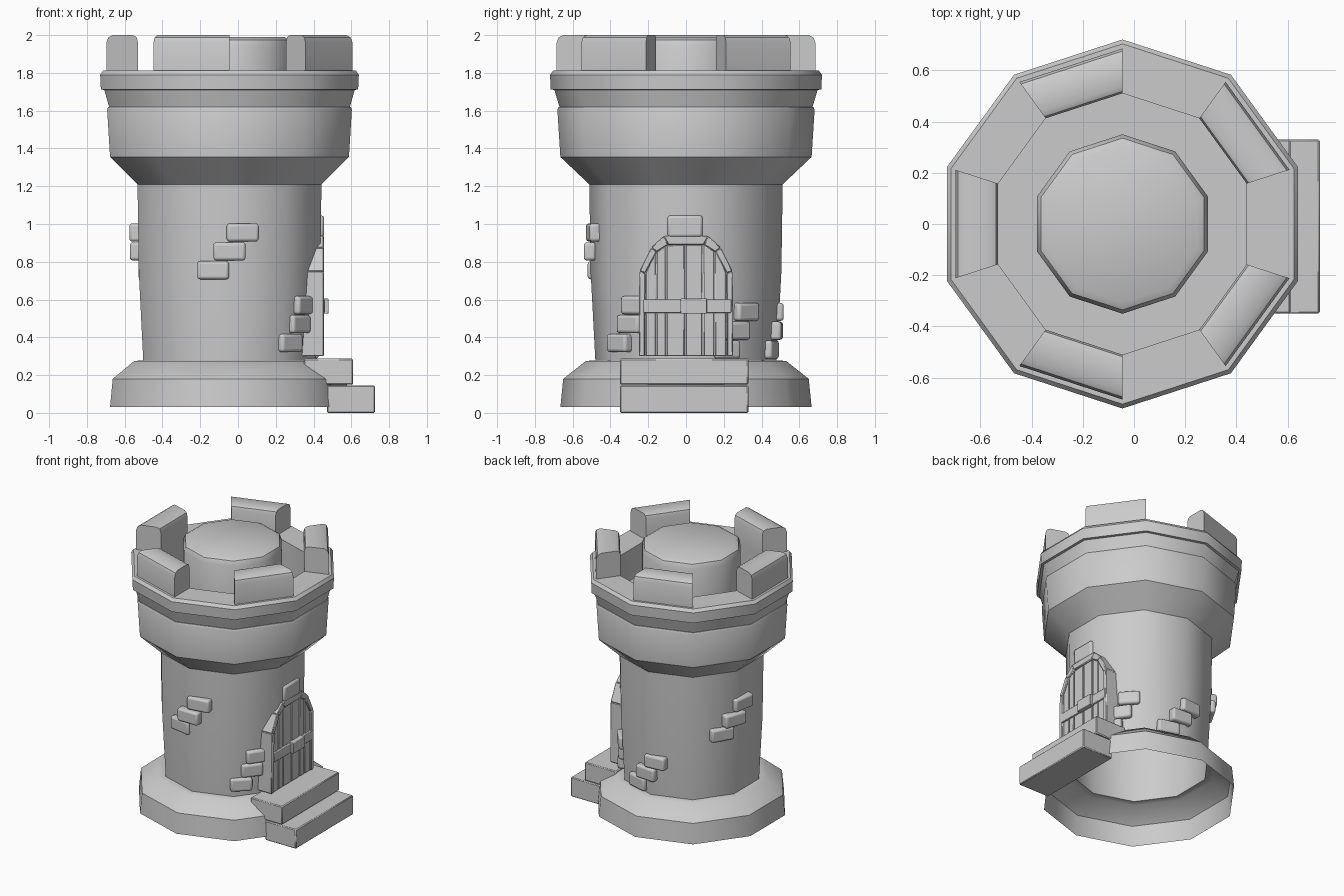
import bpy, bmesh, math
from mathutils import Matrix

if "Cube" in bpy.data.objects:
    bpy.data.objects.remove(bpy.data.objects["Cube"])

CX = -0.045          # tower axis
N = 10               # sides


def finish(name, bm, smooth=True, bevel=0.0, segs=1):
    me = bpy.data.meshes.new(name)
    bm.to_mesh(me)
    bm.free()
    ob = bpy.data.objects.new(name, me)
    bpy.context.collection.objects.link(ob)
    if bevel:
        m = ob.modifiers.new("bevel", 'BEVEL')
        m.width, m.segments, m.limit_method = bevel, segs, 'ANGLE'
    if smooth:
        bpy.ops.object.select_all(action='DESELECT')
        ob.select_set(True)
        bpy.context.view_layer.objects.active = ob
        bpy.ops.object.shade_smooth_by_angle(angle=math.radians(38))
    return ob


def lathe(name, profile, cap=False):
    """Ten-sided turned shape from (corner radius, z) points."""
    bm = bmesh.new()
    rings = [[bm.verts.new((CX + r * math.cos(math.radians(18 + 36 * k)),
                            r * math.sin(math.radians(18 + 36 * k)), z))
              for k in range(N)] for r, z in profile]
    for a, b in zip(rings, rings[1:]):
        for k in range(N):
            j = (k + 1) % N
            bm.faces.new((a[k], a[j], b[j], b[k]))
    if cap:
        bm.faces.new(rings[-1])
    return finish(name, bm)


def loft(bm, a, b):
    """Closed solid between two matching outlines."""
    a = [bm.verts.new(p) for p in a]
    b = [bm.verts.new(p) for p in b]
    faces = [bm.faces.new(a), bm.faces.new(b[::-1])]
    for i in range(len(a)):
        j = (i + 1) % len(a)
        faces.append(bm.faces.new((a[j], a[i], b[i], b[j])))
    bmesh.ops.recalc_face_normals(bm, faces=faces)


def slab(bm, yz, x0, x1):
    loft(bm, [(x0, y, z) for y, z in yz], [(x1, y, z) for y, z in yz])


def rect(y0, y1, z0, z1):
    return [(y0, z0), (y1, z0), (y1, z1), (y0, z1)]


# Tower body
lathe("base", [(.665, .03), (.65, .18), (.53, .275), (.48, .278)])
lathe("shaft", [(.48, .277), (.505, .75), (.512, 1.21)])
lathe("parapet", [(.512, 1.21), (.665, 1.355), (.681, 1.605), (.675, 1.62),
                  (.67, 1.62), (.697, 1.71), (.716, 1.712), (.72, 1.79),
                  (.703, 1.812), (.51, 1.812), (.51, 1.58), (.34, 1.58)])
lathe("centre_turret", [(.35, 1.58), (.35, 1.94), (.335, 1.975), (.305, 1.99)], cap=True)

# Merlons on every second side
MERLON = [(.685, 1.81), (.685, 1.96), (.675, 1.987), (.65, 2.0),
          (.54, 2.0), (.518, 1.99), (.51, 1.965), (.51, 1.81)]
for i in range(5):
    bm = bmesh.new()
    ends = []
    for side in (-18, 18):
        t = math.radians(180 + 72 * i + side)
        ends.append([(CX + r * math.cos(t), r * math.sin(t), z) for r, z in MERLON])
    loft(bm, *ends)
    finish(f"merlon_{i + 1}", bm)

# Steps
for name, x0, x1, z0, z1 in (("lower_step", .47, .725, 0, .145),
                             ("upper_step", .35, .61, .15, .287)):
    bm = bmesh.new()
    slab(bm, rect(-.35, .33, z0, z1), x0, x1)
    finish(name, bm, bevel=.006)

# Door frame: jambs and arch stones
OUT = [(-.25, .3), (-.247, .75), (-.185, .875), (-.115, .937)]
INN = [(-.218, .3), (-.215, .74), (-.155, .852), (-.095, .89)]
OUT += [(-y, z) for y, z in OUT[::-1]]
INN += [(-y, z) for y, z in INN[::-1]]
bm = bmesh.new()
for i in range(len(OUT) - 1):
    slab(bm, [OUT[i], OUT[i + 1], INN[i + 1], INN[i]], .3, .455)
finish("door_frame", bm, bevel=.005)


def arch_height(y):
    y = -abs(y)
    for (y0, z0), (y1, z1) in zip(INN[1:4], INN[2:4] + [(.001, .89)]):
        if y <= y1:
            return z0 + (z1 - z0) * (y - y0) / (y1 - y0)
    return .89


# Door planks
bm = bmesh.new()
cuts = [-.215, -.158, -.105, -.005, .09, .152, .215]
for y0, y1 in zip(cuts, cuts[1:]):
    a, b = y0 + .004, y1 - .004
    slab(bm, [(a, .3), (b, .3), (b, arch_height(b)), (a, arch_height(a))], .3, .446)
slab(bm, rect(-.215, .215, .3, .74), .3, .435)
finish("door_planks", bm, bevel=.003)

# Crossbar, lock plate and keystone
for name, r, x0, x1 in (("door_bar", rect(-.225, .24, .53, .6), .43, .46),
                        ("lock_plate", rect(-.03, .11, .525, .605), .44, .48),
                        ("keystone", rect(-.098, .088, .93, 1.045), .38, .456)):
    bm = bmesh.new()
    slab(bm, r, x0, x1)
    finish(name, bm, bevel=.014 if name == "keystone" else .004, segs=2)


# Raised bricks: (angles from top brick down, top z, width)
def wall_radius(deg, z):
    corner = .48 + .03 * min(1, (z - .28) / .6)
    off = (deg + 18) % 36 - 18
    return corner * math.cos(math.radians(18)) / math.cos(math.radians(off))


GROUPS = {"front": ((-82, -90, -100), .955, .17),
          "door_left": ((-35, -39, -48), .57, .15),
          "door_right": ((42, 35, 27), .535, .15),
          "back": ((95, 86, 75), .535, .16),
          "left": ((169, 160, 150), .955, .17)}
for name, (angles, top, w) in GROUPS.items():
    bm = bmesh.new()
    for i, deg in enumerate(angles):
        z = top - .1 * i
        m = (Matrix.Translation((CX, 0, 0)) @ Matrix.Rotation(math.radians(deg), 4, 'Z')
             @ Matrix.Translation((wall_radius(deg, z), 0, z))
             @ Matrix.Diagonal((.065, w, .096, 1)))
        bmesh.ops.create_cube(bm, size=1, matrix=m)
    finish(f"bricks_{name}", bm, bevel=.016, segs=3)
